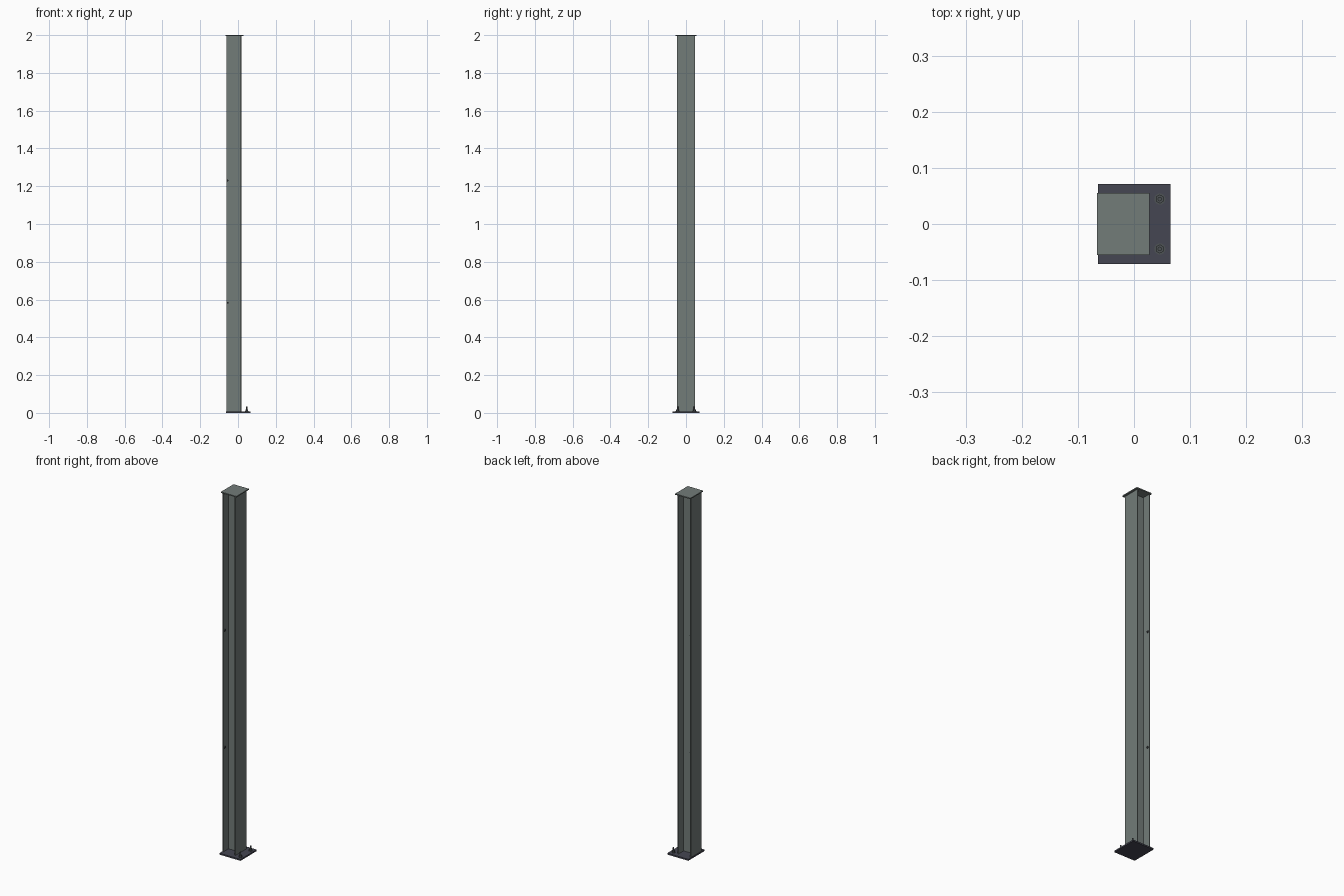
import bpy, bmesh
from math import pi
from mathutils import Matrix

cube = bpy.data.objects.get("Cube")
if cube:
    bpy.data.objects.remove(cube, do_unlink=True)


def material(name, rgb):
    m = bpy.data.materials.new(name)
    m.use_nodes = True
    m.diffuse_color = (*rgb, 1)
    m.node_tree.nodes["Principled BSDF"].inputs["Base Color"].default_value = (*rgb, 1)
    return m


STEEL = material("grey green steel", (0.17, 0.2, 0.19))
DARK = material("dark slate plate", (0.06, 0.062, 0.085))
BOLT = material("bolt grey", (0.075, 0.085, 0.09))


def finish(name, bm, mat):
    bmesh.ops.recalc_face_normals(bm, faces=bm.faces)
    mesh = bpy.data.meshes.new(name)
    bm.to_mesh(mesh)
    bm.free()
    mesh.materials.append(mat)
    ob = bpy.data.objects.new(name, mesh)
    bpy.context.collection.objects.link(ob)
    return ob


def extrude(name, outline, z0, z1, mat):
    bm = bmesh.new()
    face = bm.faces.new([bm.verts.new((x, y, z0)) for x, y in outline])
    top = bmesh.ops.extrude_face_region(bm, geom=[face])["geom"]
    verts = [v for v in top if isinstance(v, bmesh.types.BMVert)]
    bmesh.ops.translate(bm, verts=verts, vec=(0, 0, z1 - z0))
    return finish(name, bm, mat)


def rect(x0, x1, y):
    return [(x0, -y), (x1, -y), (x1, y), (x0, y)]


def stack(name, base, levels, mat, turn=Matrix()):
    """Cylinders piled along one axis: (sides, radius, start, end)."""
    bm = bmesh.new()
    for sides, r, a, b in levels:
        place = Matrix.Translation(base) @ turn @ Matrix.Translation((0, 0, (a + b) / 2))
        bmesh.ops.create_cone(bm, cap_ends=True, segments=sides, radius1=r,
                              radius2=r, depth=b - a, matrix=place)
    return finish(name, bm, mat)


# Column: H section with flanges facing left and right
X0, X1, HY = -0.062, 0.018, 0.047
FLANGE, WEB = 0.005, 0.002
BASE_TOP, CAP_BOTTOM = 0.008, 1.994
half = [(X0, -HY), (X0 + FLANGE, -HY), (X0 + FLANGE, -WEB),
        (X1 - FLANGE, -WEB), (X1 - FLANGE, -HY), (X1, -HY)]
section = half + [(x, -y) for x, y in reversed(half)]
extrude("column", section, BASE_TOP, CAP_BOTTOM, STEEL)

# Plates at both ends
extrude("cap_plate", rect(-0.066, 0.028, 0.055), CAP_BOTTOM, 2.0, STEEL)
extrude("base_plate", rect(-0.064, 0.065, 0.071), 0, BASE_TOP, DARK)

# Anchor bolts and flange bolts, in mirrored pairs
for side, s in (("front", -1), ("back", 1)):
    stack(side + "_anchor_bolt", (0.046, s * 0.0445, BASE_TOP),
          [(16, 0.010, 0, 0.002), (6, 0.008, 0.002, 0.010), (12, 0.004, 0.010, 0.026)], BOLT)
    for level, z in (("lower", 0.583), ("upper", 1.23)):
        stack(f"{side}_{level}_flange_bolt", (X0 + FLANGE, s * 0.036, z),
              [(6, 0.006, 0, 0.004), (12, 0.003, 0.004, 0.007)],
              BOLT, Matrix.Rotation(pi / 2, 4, "Y"))
